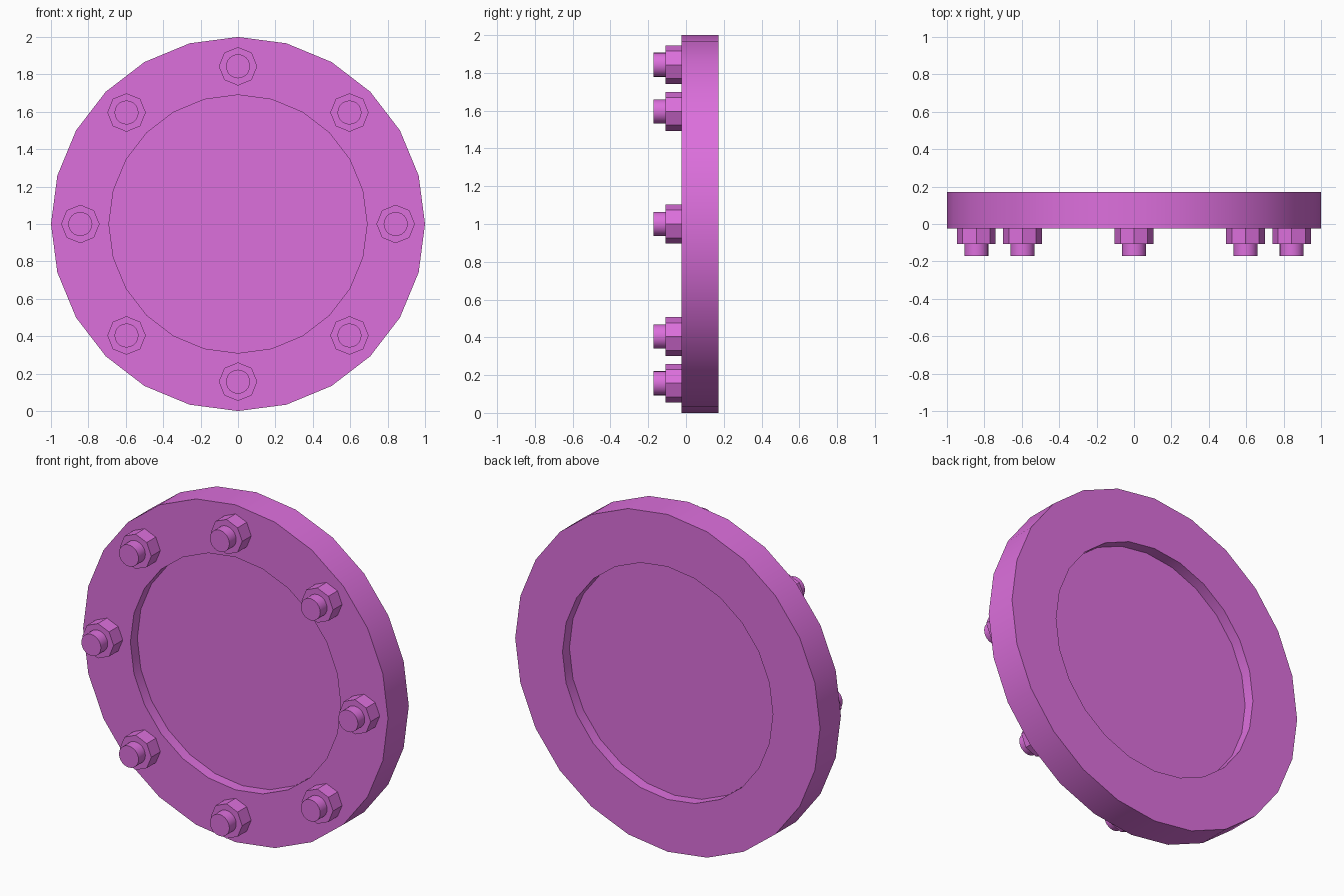
import bpy, bmesh, math
from mathutils import Matrix

if "Cube" in bpy.data.objects:
    bpy.data.objects.remove(bpy.data.objects["Cube"], do_unlink=True)

# Single orchid finish
orchid = bpy.data.materials.new("orchid")
orchid.use_nodes = True
COLOR = (0.72, 0.16, 0.72, 1)
orchid.diffuse_color = COLOR
orchid.node_tree.nodes["Principled BSDF"].inputs["Base Color"].default_value = COLOR

CENTER_Z = 1.0
FRONT, BACK = -0.023, 0.172
NUT_FRONT, STUD_FRONT = -0.108, -0.172
RECESS = 0.065


def turned_part(name, profile, sides, x=0, z=CENTER_Z, smooth=True):
    """Revolve a (radius, y) profile round the y axis and close both ends."""
    bm = bmesh.new()
    rings = []
    for radius, y in profile:
        angles = [2 * math.pi * i / sides for i in range(sides)]
        rings.append([bm.verts.new((radius * math.sin(a), y, radius * math.cos(a)))
                      for a in angles])
    for a, b in zip(rings, rings[1:]):
        for i in range(sides):
            j = (i + 1) % sides
            bm.faces.new((a[i], a[j], b[j], b[i]))
    bm.faces.new(rings[0])
    bm.faces.new(rings[-1])
    bmesh.ops.recalc_face_normals(bm, faces=bm.faces)
    mesh = bpy.data.meshes.new(name)
    bm.to_mesh(mesh)
    bm.free()
    mesh.materials.append(orchid)
    obj = bpy.data.objects.new(name, mesh)
    obj.matrix_world = Matrix.Translation((x, 0, z))
    bpy.context.collection.objects.link(obj)
    if smooth:
        bpy.ops.object.select_all(action="DESELECT")
        obj.select_set(True)
        bpy.context.view_layer.objects.active = obj
        bpy.ops.object.shade_smooth_by_angle(angle=math.radians(30))
    return obj


# Flange disc with a shallow recess in each face
turned_part("flange", [(0.69, FRONT + RECESS), (0.69, FRONT), (1, FRONT),
                       (1, BACK), (0.69, BACK), (0.69, BACK - RECESS)], 24)

# Ring of eight nuts with protruding studs
for i in range(8):
    a = math.tau * i / 8
    x, z = 0.843 * math.sin(a), CENTER_Z + 0.843 * math.cos(a)
    turned_part(f"nut_{i + 1}", [(0.103, FRONT), (0.103, NUT_FRONT)], 8, x, z, smooth=False)
    turned_part(f"stud_{i + 1}", [(0.064, NUT_FRONT), (0.064, STUD_FRONT)], 24, x, z)
